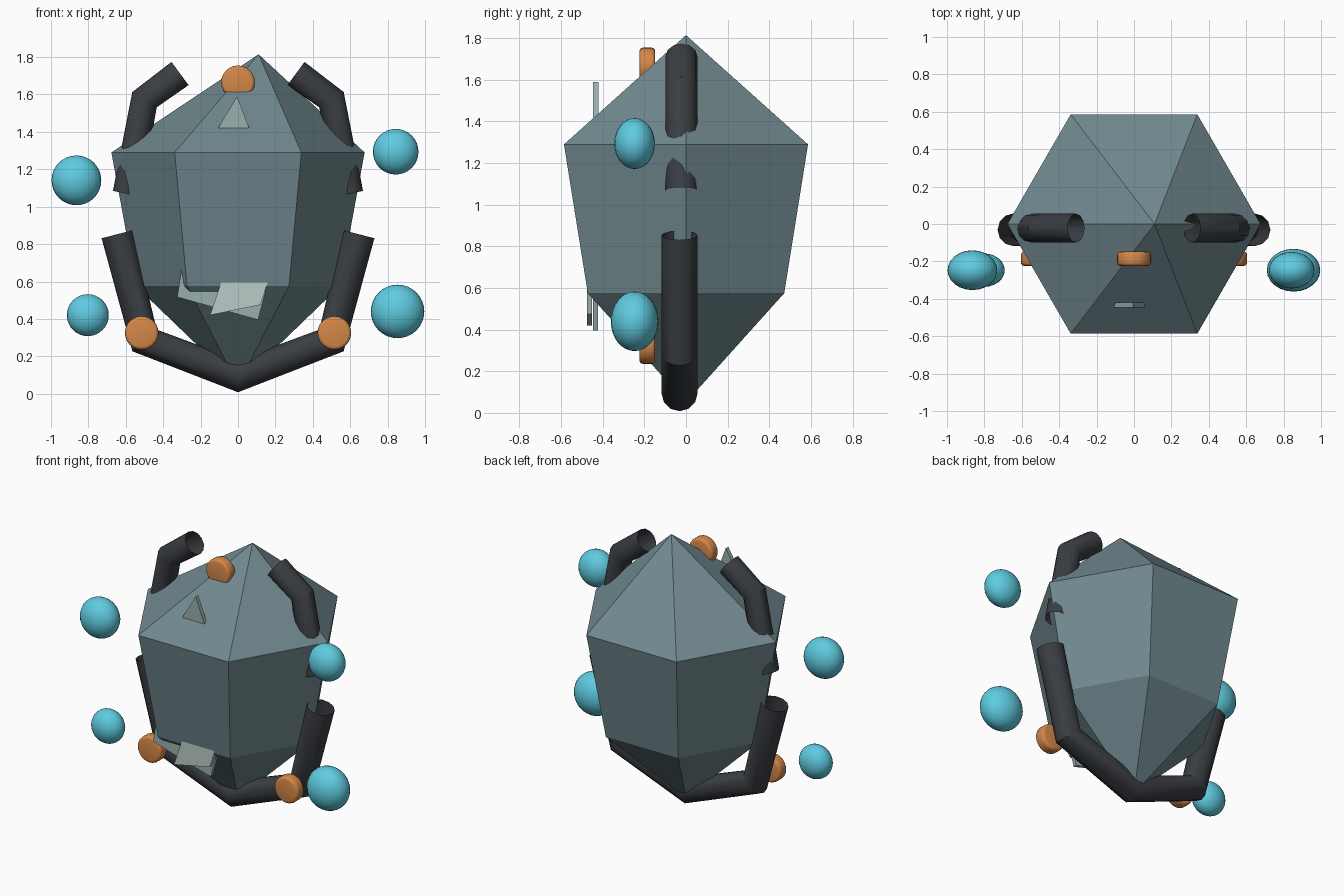
import bpy, bmesh, math
from mathutils import Matrix

if "Cube" in bpy.data.objects:
    bpy.data.objects.remove(bpy.data.objects["Cube"])


def material(name, rgb):
    m = bpy.data.materials.new(name)
    m.diffuse_color = (*rgb, 1)
    m.use_nodes = True
    m.node_tree.nodes["Principled BSDF"].inputs["Base Color"].default_value = m.diffuse_color
    return m


SLATE = material("slate crystal", (0.165, 0.25, 0.275))
DARK = material("dark pipe", (0.042, 0.047, 0.055))
ORANGE = material("orange knob", (0.66, 0.245, 0.065))
CYAN = material("cyan orb", (0.115, 0.60, 0.75))
PALE = material("pale shard", (0.32, 0.43, 0.43))
BRIGHT = material("bright shard", (0.50, 0.60, 0.57))


def add_mesh(name, bm, mat):
    bmesh.ops.recalc_face_normals(bm, faces=bm.faces)
    me = bpy.data.meshes.new(name)
    bm.to_mesh(me)
    bm.free()
    me.materials.append(mat)
    ob = bpy.data.objects.new(name, me)
    bpy.context.collection.objects.link(ob)
    return ob


def smooth(ob, degrees):
    bpy.ops.object.select_all(action='DESELECT')
    ob.select_set(True)
    bpy.context.view_layer.objects.active = ob
    bpy.ops.object.shade_smooth_by_angle(angle=math.radians(degrees))


def pipe(name, path, y, radius):
    """Open-ended mitred pipe swept along an x/z path."""
    cu = bpy.data.curves.new(name, 'CURVE')
    cu.dimensions = '3D'
    cu.bevel_depth = radius
    cu.bevel_resolution = 4
    sp = cu.splines.new('POLY')
    sp.points.add(len(path) - 1)
    for p, (x, z) in zip(sp.points, path):
        p.co = (x, y, z, 1)
    cu.materials.append(DARK)
    ob = bpy.data.objects.new(name, cu)
    bpy.context.collection.objects.link(ob)
    bpy.ops.object.select_all(action='DESELECT')
    ob.select_set(True)
    bpy.context.view_layer.objects.active = ob
    bpy.ops.object.convert(target='MESH')
    smooth(bpy.context.view_layer.objects.active, 35)


def shard(name, outline, y0, y1, mat):
    """Thin plate with an x/z outline."""
    bm = bmesh.new()
    face = bm.faces.new([bm.verts.new((x, y0, z)) for x, z in outline])
    ext = bmesh.ops.extrude_face_region(bm, geom=[face])
    moved = [v for v in ext['geom'] if isinstance(v, bmesh.types.BMVert)]
    bmesh.ops.translate(bm, verts=moved, vec=(0, y1 - y0, 0))
    if len(bm.faces) == len(outline) + 1:
        bm.faces.new(moved)
    add_mesh(name, bm, mat)


# Six-sided crystal with an off-centre peak
bm = bmesh.new()


def ring(radius, z):
    return [bm.verts.new((radius * math.cos(i * math.pi / 3),
                          radius * math.sin(i * math.pi / 3), z)) for i in range(6)]


low, high = ring(0.545, 0.575), ring(0.677, 1.29)
tip, peak = bm.verts.new((0, 0, 0.05)), bm.verts.new((0.11, 0, 1.815))
for i in range(6):
    j = (i + 1) % 6
    bm.faces.new((low[i], low[j], high[j], high[i]))
    bm.faces.new((high[i], high[j], peak))
    bm.faces.new((low[j], low[i], tip))
add_mesh("crystal_body", bm, SLATE)

# Pipes: one cradle underneath and a mirrored pair of bent horns
pipe("cradle_pipe", [(-0.645, 0.853), (-0.50, 0.285), (0, 0.095),
                     (0.50, 0.285), (0.645, 0.853)], -0.031, 0.087)
for side, s in (("left", -1), ("right", 1)):
    pipe(side + "_horn_pipe", [(s * 0.31, 1.712), (s * 0.50, 1.572),
                               (s * 0.593, 1.07)], -0.022, 0.077)

# Floating orbs, slightly flattened front to back
orbs = [(-0.864, 1.141, 0.133), (0.843, 1.294, 0.122),
        (-0.803, 0.42, 0.112), (0.853, 0.44, 0.143)]
for n, (x, z, r) in enumerate(orbs):
    bm = bmesh.new()
    bmesh.ops.create_uvsphere(bm, u_segments=24, v_segments=16, radius=r)
    bmesh.ops.scale(bm, vec=(1, 0.8, 1), verts=bm.verts)
    bmesh.ops.translate(bm, vec=(x, -0.247, z), verts=bm.verts)
    smooth(add_mesh(f"orb_{n + 1}", bm, CYAN), 60)

# Round knobs with softened rims
for n, (x, z) in enumerate([(0, 1.665), (-0.515, 0.325), (0.515, 0.325)]):
    bm = bmesh.new()
    bmesh.ops.create_cone(bm, cap_ends=True, segments=24, radius1=0.09,
                          radius2=0.09, depth=0.076,
                          matrix=Matrix.Translation((x, -0.186, z))
                          @ Matrix.Rotation(math.pi / 2, 4, 'X'))
    rims = [e for e in bm.edges if any(len(f.verts) > 4 for f in e.link_faces)]
    bmesh.ops.bevel(bm, geom=rims, offset=0.018, segments=3, profile=0.5, affect='EDGES')
    smooth(add_mesh(f"knob_{n + 1}", bm, ORANGE), 40)

# Thin shards breaking through the front
shard("upper_shard", [(-0.107, 1.42), (0.06, 1.42), (-0.005, 1.59)], -0.447, -0.42, PALE)
shard("lower_back_shard", [(-0.325, 0.517), (0.107, 0.395), (0.165, 0.61), (-0.30, 0.68)],
      -0.447, -0.423, PALE)
shard("lower_front_shard", [(-0.15, 0.42), (0.12, 0.475), (0.16, 0.597), (-0.09, 0.597)],
      -0.475, -0.452, BRIGHT)
